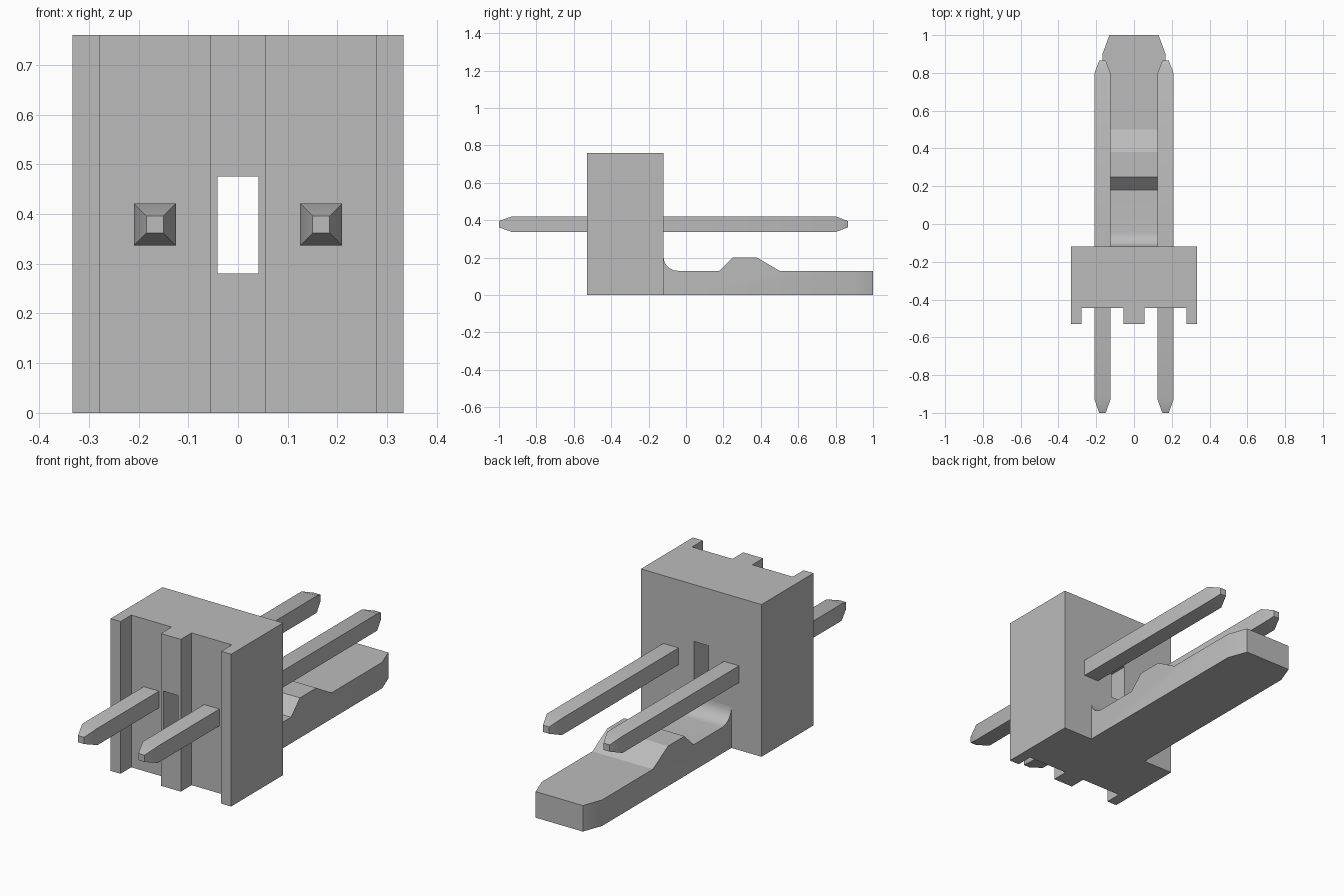
import bpy, bmesh, math
from mathutils import Vector

cube = bpy.data.objects.get("Cube")
if cube:
    bpy.data.objects.remove(cube, do_unlink=True)

grey = bpy.data.materials.new("plain grey")
grey.use_nodes = True
colour = (0.5, 0.5, 0.5, 1)
grey.diffuse_color = colour
grey.node_tree.nodes["Principled BSDF"].inputs["Base Color"].default_value = colour


def add_object(name, bm):
    bmesh.ops.recalc_face_normals(bm, faces=bm.faces)
    mesh = bpy.data.meshes.new(name)
    bm.to_mesh(mesh)
    bm.free()
    mesh.materials.append(grey)
    obj = bpy.data.objects.new(name, mesh)
    bpy.context.collection.objects.link(obj)
    return obj


def prism(points, offset):
    """Extrude a closed outline of 3D points along an offset."""
    bm = bmesh.new()
    face = bm.faces.new([bm.verts.new(p) for p in points])
    new = bmesh.ops.extrude_face_region(bm, geom=[face], use_keep_orig=True)["geom"]
    bmesh.ops.translate(bm, vec=offset, verts=[v for v in new if isinstance(v, bmesh.types.BMVert)])
    return bm


def smooth(obj):
    bpy.ops.object.select_all(action="DESELECT")
    obj.select_set(True)
    bpy.context.view_layer.objects.active = obj
    bpy.ops.object.shade_smooth_by_angle(angle=math.radians(28))


# Housing block with two grooves between three front ribs
FRONT, GROOVE, BACK, HEIGHT = -0.53, -0.445, -0.12, 0.76
half = [(0.055, FRONT), (0.055, GROOVE), (0.278, GROOVE),
        (0.278, FRONT), (0.333, FRONT), (0.333, BACK)]
outline = half + [(-x, y) for x, y in reversed(half)]
housing = add_object("housing", prism([(x, y, 0) for x, y in outline], (0, 0, HEIGHT)))

# Slot cut through the middle of the housing
cutter_bm = prism([(x, -0.7, z) for x, z in
                   [(-0.041, 0.28), (0.041, 0.28), (0.041, 0.476), (-0.041, 0.476)]], (0, 0.8, 0))
cutter = add_object("slot_cutter", cutter_bm)
cutter.hide_render = True
cut = housing.modifiers.new("slot", "BOOLEAN")
cut.operation = "DIFFERENCE"
cut.solver = "EXACT"
cut.object = cutter
bpy.context.view_layer.objects.active = housing
bpy.ops.object.modifier_apply(modifier=cut.name)
bpy.data.objects.remove(cutter, do_unlink=True)

# Locking tongue: side profile with a ramp and a fillet at the housing
WIDTH, RADIUS, TOP = 0.167, 0.075, 0.13
profile = [(BACK, 0), (1, 0), (1, TOP), (0.5, TOP), (0.38, 0.2), (0.25, 0.2), (0.18, TOP)]
for i in range(9):
    a = math.radians(90 * i / 8)
    profile.append((BACK + RADIUS * (1 - math.sin(a)), TOP + RADIUS * (1 - math.cos(a))))
bm = prism([(-WIDTH, y, z) for y, z in profile], (2 * WIDTH, 0, 0))
# Narrowed free end
bmesh.ops.bisect_plane(bm, geom=bm.verts[:] + bm.edges[:] + bm.faces[:],
                       plane_co=(0, 0.9, 0), plane_no=(0, 1, 0))
for v in bm.verts:
    if v.co.y > 0.99:
        v.co.x = math.copysign(0.13, v.co.x)
smooth(add_object("locking_tongue", bm))

# Square contact pins with tapered tips
for side, name in ((1, "left_pin"), (-1, "right_pin")):
    bm = bmesh.new()
    rings = []
    for y, r in ((-1, 0.017), (-0.93, 0.042), (0.8, 0.042), (0.865, 0.017)):
        centre = Vector((side * 0.167, y, 0.379))
        rings.append([bm.verts.new(centre + Vector((sx * r, 0, sz * r)))
                      for sx, sz in ((-1, -1), (1, -1), (1, 1), (-1, 1))])
    for a, b in zip(rings, rings[1:]):
        for i in range(4):
            j = (i + 1) % 4
            bm.faces.new((a[i], a[j], b[j], b[i]))
    bm.faces.new(rings[0])
    bm.faces.new(rings[-1])
    smooth(add_object(name, bm))
